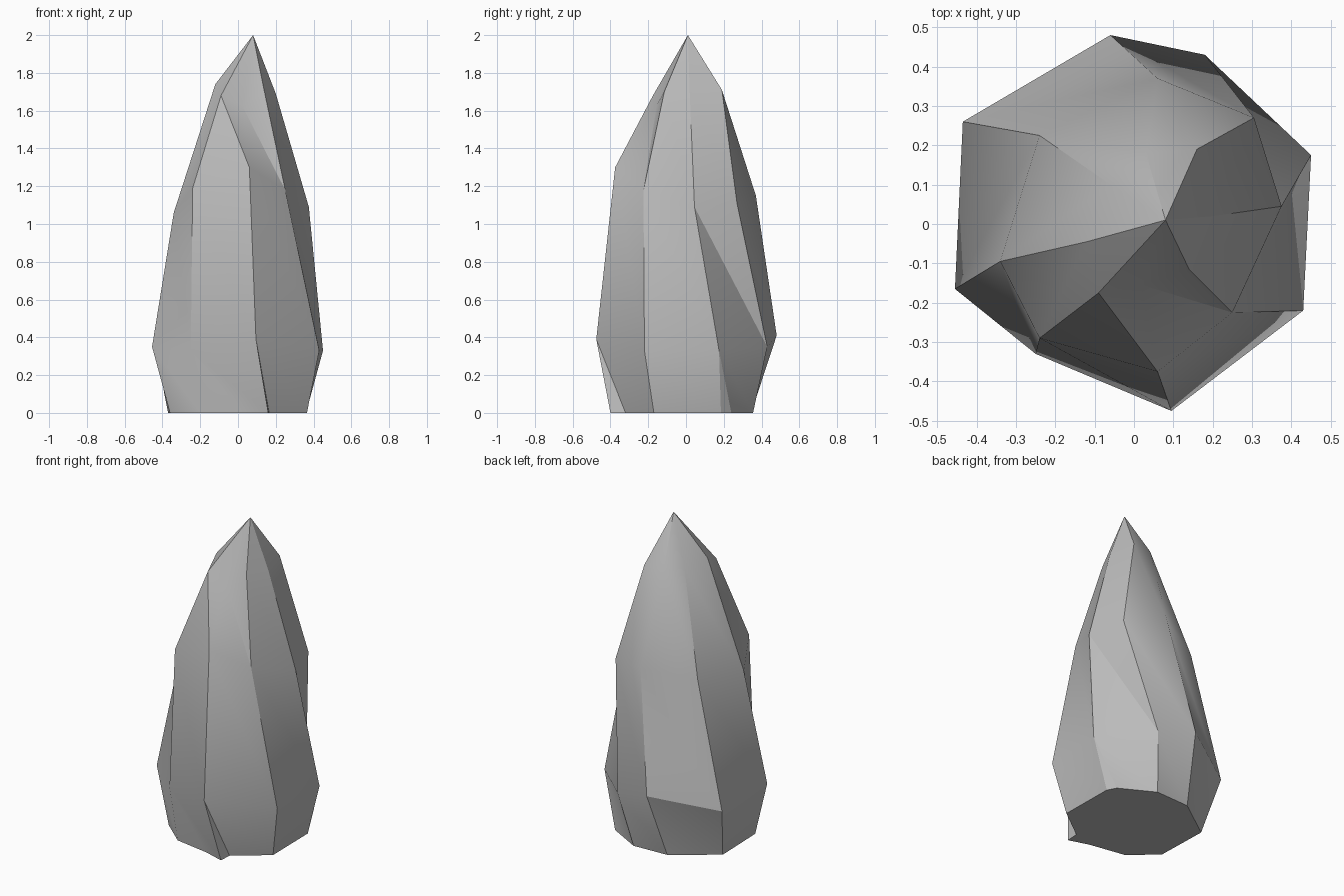
import bpy
import bmesh
import math

cube = bpy.data.objects.get("Cube")
if cube:
    bpy.data.objects.remove(cube, do_unlink=True)

# One stone-grey material
stone = bpy.data.materials.new("stone_grey")
stone.use_nodes = True
grey = (0.5, 0.5, 0.5, 1)
stone.diffuse_color = grey
stone.node_tree.nodes["Principled BSDF"].inputs["Base Color"].default_value = grey

# Chipped foot: one or more ground points below each corner of the girdle
foot = [
    [(-.37, .16)],
    [(-.36, -.18)],
    [(-.2, -.32), (.03, -.36)],
    [(.16, -.4), (.165, -.32)],
    [(.365, -.17)],
    [(.36, .185), (.33, .24)],
    [(.12, .355)],
    [(-.11, .345)],
]
# Eight-sided cross-sections: widest girdle, shoulder and neck
girdle = [(-.435, .26, .33), (-.455, -.165, .35), (-.25, -.33, .33), (.095, -.475, .39),
          (.43, -.22, .33), (.45, .175, .33), (.18, .43, .35), (-.06, .48, .41)]
shoulder = [(-.24, .225, 1.1), (-.34, -.095, 1.06), (-.24, -.29, 1.19), (.06, -.375, 1.3),
            (.25, -.225, 1.18), (.375, .045, 1.09), (.305, .27, 1.11), (.06, .37, 1.15)]
neck = [(-.06, .1, 1.71), (-.12, -.045, 1.74), (-.09, -.175, 1.68), (.02, -.155, 1.63),
        (.14, -.115, 1.7), (.2, .02, 1.69), (.16, .19, 1.71), (.03, .18, 1.71)]
tip = (.08, .01, 2)

bm = bmesh.new()
rings = [[bm.verts.new(p) for p in ring] for ring in (girdle, shoulder, neck)]
base = [[bm.verts.new((x, y, 0)) for x, y in group] for group in foot]
apex = bm.verts.new(tip)
sides = len(girdle)


def tri(*verts):
    bm.faces.new(verts)


for i in range(sides):
    j = (i + 1) % sides
    # Twisted facets between cross-sections
    for low, high in zip(rings, rings[1:]):
        tri(low[i], low[j], high[i])
        tri(low[j], high[j], high[i])
    # Pointed tip
    tri(rings[-1][i], rings[-1][j], apex)
    # Facets fanning down to the foot
    corner = rings[0][i]
    ground = base[i] + base[j][:1]
    for a, b in zip(ground, ground[1:]):
        tri(corner, a, b)
    tri(corner, base[j][0], rings[0][j])

# Flat underside
bm.faces.new([v for group in reversed(base) for v in reversed(group)])
bmesh.ops.recalc_face_normals(bm, faces=bm.faces[:])

mesh = bpy.data.meshes.new("rock_spire")
bm.to_mesh(mesh)
bm.free()
mesh.materials.append(stone)
rock = bpy.data.objects.new("rock_spire", mesh)
bpy.context.collection.objects.link(rock)

# Soft shading across shallow creases only
bpy.ops.object.select_all(action="DESELECT")
rock.select_set(True)
bpy.context.view_layer.objects.active = rock
bpy.ops.object.shade_smooth_by_angle(angle=math.radians(30))
